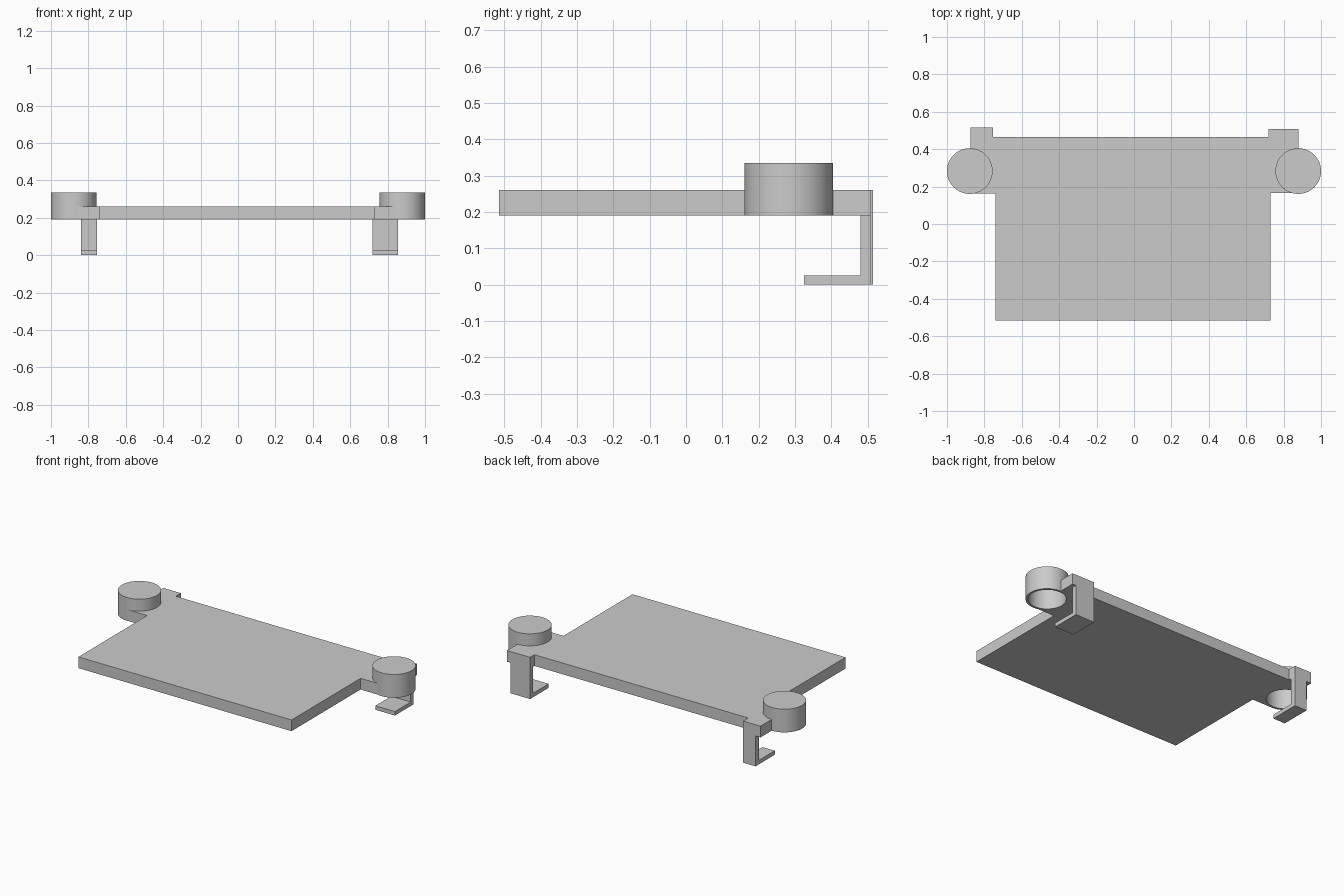
import bpy, bmesh, math
from mathutils import Matrix, Vector

old = bpy.data.objects.get("Cube")
if old:
    bpy.data.objects.remove(old, do_unlink=True)

grey = bpy.data.materials.new("plain grey")
grey.use_nodes = True
COLOUR = (0.6, 0.6, 0.6, 1)
grey.diffuse_color = COLOUR
grey.node_tree.nodes["Principled BSDF"].inputs["Base Color"].default_value = COLOUR

BASE, DECK = 0.19, 0.26      # underside and top of the plate
CUP_TOP, CUP_R, BORE = 0.335, 0.122, 0.108
CUP_X, CUP_Y = 0.878, 0.283


def finish(name, bm):
    bmesh.ops.recalc_face_normals(bm, faces=bm.faces)
    mesh = bpy.data.meshes.new(name)
    bm.to_mesh(mesh)
    bm.free()
    mesh.materials.append(grey)
    obj = bpy.data.objects.new(name, mesh)
    bpy.context.collection.objects.link(obj)
    return obj


def extrude(name, points, direction):
    """Flat outline pushed along a direction into a solid."""
    bm = bmesh.new()
    face = bm.faces.new([bm.verts.new(p) for p in points])
    new = bmesh.ops.extrude_face_region(bm, geom=[face])["geom"]
    verts = [v for v in new if isinstance(v, bmesh.types.BMVert)]
    bmesh.ops.translate(bm, verts=verts, vec=direction)
    return finish(name, bm)


def lathe(name, profile, x, y):
    """Radius/height profile turned about a vertical axis."""
    bm = bmesh.new()
    verts = [bm.verts.new((x + r, y, z)) for r, z in profile]
    edges = [bm.edges.new(pair) for pair in zip(verts, verts[1:])]
    bmesh.ops.spin(bm, geom=verts + edges, cent=(x, y, 0), axis=(0, 0, 1),
                   angle=math.tau, steps=64)
    bmesh.ops.remove_doubles(bm, verts=bm.verts, dist=0.0001)
    return finish(name, bm)


def activate(obj):
    bpy.ops.object.select_all(action='DESELECT')
    obj.select_set(True)
    bpy.context.view_layer.objects.active = obj


# Plate with side arms and rear tabs
outline = [(-0.74, -0.515), (0.73, -0.515), (0.73, 0.165), (CUP_X, 0.165),
           (0.88, 0.508), (0.72, 0.508), (0.72, 0.465), (-0.755, 0.465),
           (-0.755, 0.515), (-0.875, 0.515), (-0.875, 0.162), (-0.74, 0.162)]
plate = extrude("plate", [(x, y, BASE) for x, y in outline], (0, 0, DECK - BASE))

for side, sign in (("left", 1), ("right", -1)):
    x = sign * CUP_X
    # Clear the inside of the cup through the plate
    cut_r = (CUP_R + BORE) / 2
    cutter = lathe("cup_cutter", [(0, BASE - 0.1), (cut_r, BASE - 0.1),
                                  (cut_r, DECK + 0.05), (0, DECK + 0.05)], x, CUP_Y)
    cutter.hide_render = True
    mod = plate.modifiers.new("cup_opening", 'BOOLEAN')
    mod.operation, mod.solver, mod.object = 'DIFFERENCE', 'EXACT', cutter
    activate(plate)
    bpy.ops.object.modifier_apply(modifier=mod.name)
    bpy.data.objects.remove(cutter, do_unlink=True)

    # Cup: closed on top, open underneath
    ceiling = CUP_TOP - 0.015
    cup = lathe(side + "_cup", [(0, CUP_TOP), (CUP_R, CUP_TOP), (CUP_R, BASE),
                                (BORE, BASE), (BORE, ceiling), (0, ceiling)], x, CUP_Y)
    activate(cup)
    bpy.ops.object.shade_smooth_by_angle(angle=math.radians(35))

# L-shaped hooks below the rear tabs
for side, x0, x1, back in (("left", 0.72, 0.855, 0.508), ("right", -0.84, -0.755, 0.515)):
    profile = [(0.325, 0), (back, 0), (back, BASE), (0.48, BASE),
               (0.48, 0.025), (0.325, 0.025)]
    extrude(side + "_hook", [(x0, y, z) for y, z in profile], (x1 - x0, 0, 0))
